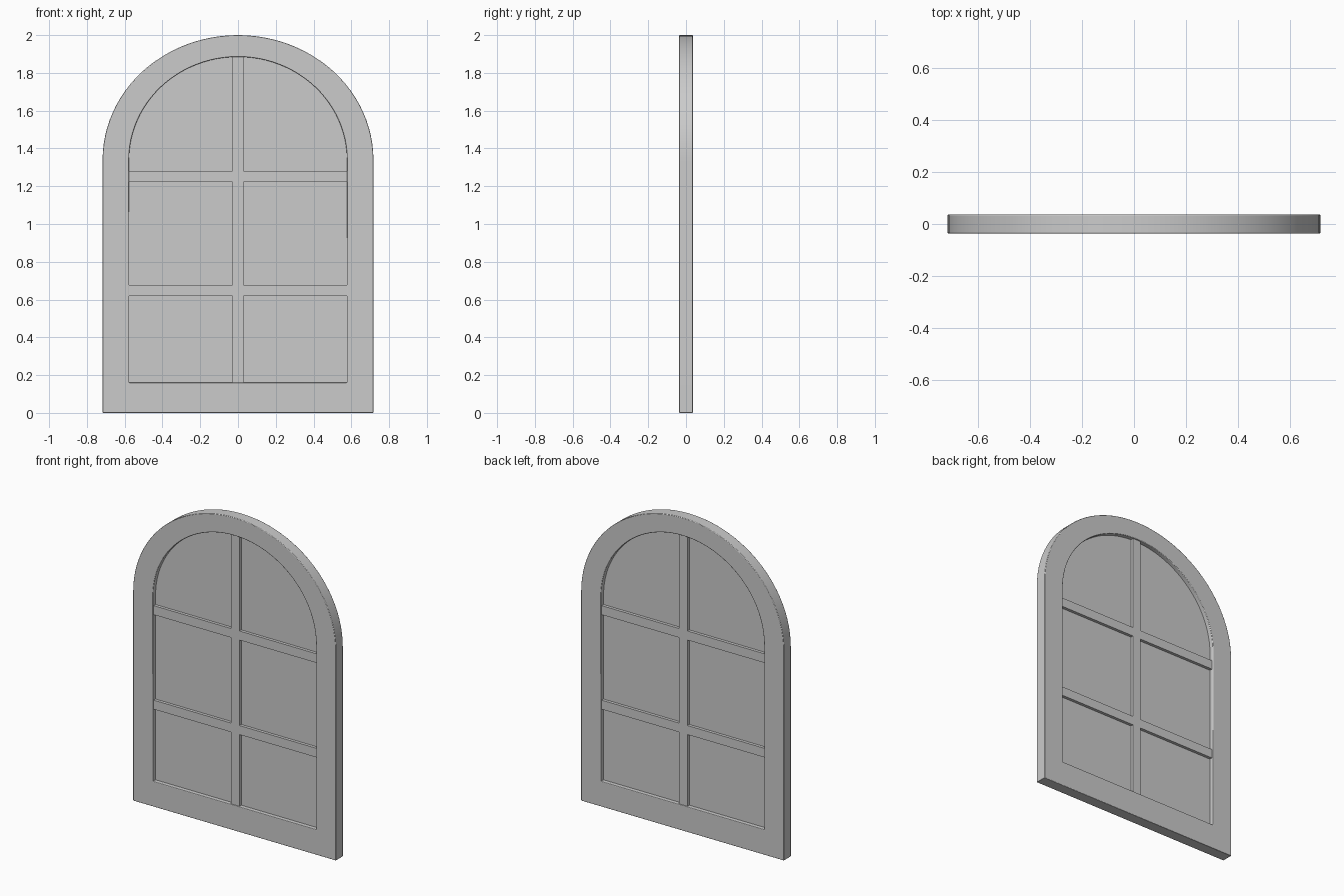
import bpy, bmesh, math

if "Cube" in bpy.data.objects:
    bpy.data.objects.remove(bpy.data.objects["Cube"])

SPRING = 1.34   # height where the arch starts
SEGS = 48


def arch(half_w, bottom, top):
    """Closed outline (x, z): straight sides with an elliptical head."""
    pts = [(half_w * math.cos(math.pi * i / SEGS),
            SPRING + (top - SPRING) * math.sin(math.pi * i / SEGS))
           for i in range(SEGS + 1)]
    return [(half_w, bottom)] + pts + [(-half_w, bottom)]


def finish(name, bm):
    bmesh.ops.recalc_face_normals(bm, faces=bm.faces)
    me = bpy.data.meshes.new(name)
    bm.to_mesh(me)
    bm.free()
    ob = bpy.data.objects.new(name, me)
    bpy.context.collection.objects.link(ob)
    bpy.ops.object.select_all(action='DESELECT')
    ob.select_set(True)
    bpy.context.view_layer.objects.active = ob
    bpy.ops.object.shade_smooth_by_angle(angle=math.radians(30))
    return ob


def ring(name, outer, inner, d):
    """Solid between two outlines with matching points."""
    bm = bmesh.new()
    loops = [[bm.verts.new((x, y, z)) for x, z in prof]
             for prof, y in ((outer, -d), (outer, d), (inner, d), (inner, -d))]
    n = len(outer)
    for k in range(4):
        a, b = loops[k], loops[(k + 1) % 4]
        for i in range(n):
            j = (i + 1) % n
            bm.faces.new((a[i], a[j], b[j], b[i]))
    return finish(name, bm)


def slab(name, prof, d):
    """Flat plate of half-depth d with the given outline."""
    bm = bmesh.new()
    face = bm.faces.new([bm.verts.new((x, -d, z)) for x, z in prof])
    ext = bmesh.ops.extrude_face_region(bm, geom=[face])
    verts = [v for v in ext['geom'] if isinstance(v, bmesh.types.BMVert)]
    bmesh.ops.translate(bm, verts=verts, vec=(0, 2 * d, 0))
    return finish(name, bm)


def bar(name, x0, x1, z0, z1, d):
    return slab(name, [(x0, z0), (x1, z0), (x1, z1), (x0, z1)], d)


# Arched outer frame with slightly softened edges
frame = ring("frame", arch(0.717, 0.0, 2.0), arch(0.577, 0.16, 1.885), 0.036)
bev = frame.modifiers.new("soft_edges", 'BEVEL')
bev.width = 0.003
bev.segments = 2
bev.limit_method = 'ANGLE'
bev.angle_limit = math.radians(60)

# Recessed pane, tucked a little into the frame
slab("pane", arch(0.582, 0.155, 1.89), 0.008)

# Glazing bars: one upright and two crossbars
bar("upright_bar", -0.029, 0.029, 0.155, 1.888, 0.027)
for name, z in (("lower_crossbar", 0.647), ("upper_crossbar", 1.251)):
    bar(name, -0.58, 0.58, z - 0.029, z + 0.029, 0.0268)
